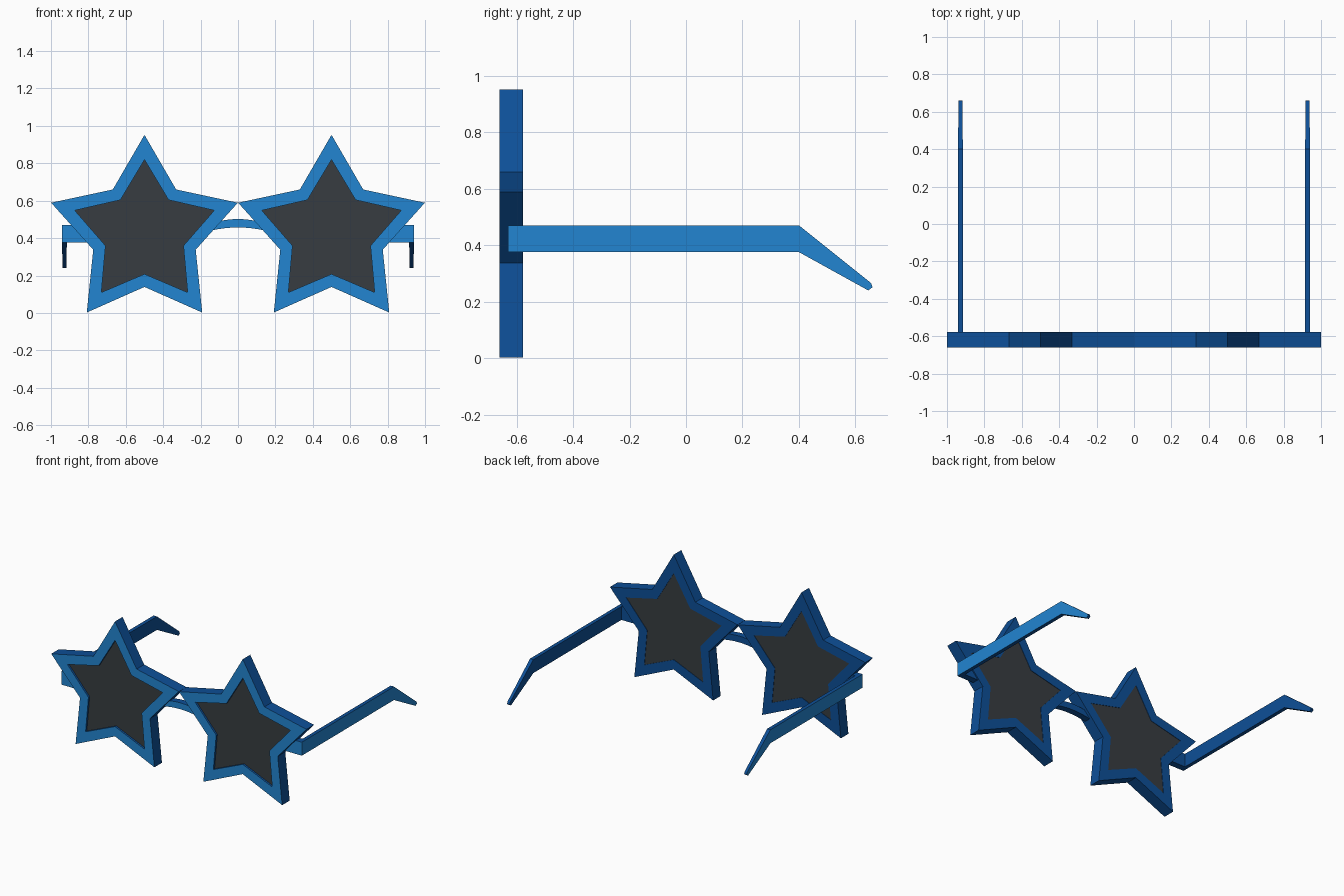
import bpy, bmesh, math
from mathutils import Vector

if "Cube" in bpy.data.objects:
    bpy.data.objects.remove(bpy.data.objects["Cube"])


def material(name, rgb):
    m = bpy.data.materials.new(name)
    m.diffuse_color = (*rgb, 1)
    m.use_nodes = True
    m.node_tree.nodes["Principled BSDF"].inputs["Base Color"].default_value = m.diffuse_color
    return m


BRIGHT = material("bright blue", (0.016, 0.235, 0.64))
DARK = material("dark blue", (0.004, 0.078, 0.31))
LENS = material("dark grey lens", (0.039, 0.046, 0.053))
FRONT = Vector((0, -1, 0))


def finish(name, bm, mats, bright_dir=()):
    """Make an object; faces along any bright direction get the second material."""
    bmesh.ops.recalc_face_normals(bm, faces=bm.faces[:])
    bm.normal_update()
    for f in bm.faces:
        if any(f.normal.dot(d) > 0.95 for d in bright_dir):
            f.material_index = 1
    me = bpy.data.meshes.new(name)
    bm.to_mesh(me)
    bm.free()
    for m in mats:
        me.materials.append(m)
    ob = bpy.data.objects.new(name, me)
    bpy.context.collection.objects.link(ob)
    return ob


def sides(bm, a, b):
    n = len(a)
    for i in range(n):
        j = (i + 1) % n
        bm.faces.new((a[i], a[j], b[j], b[i]))


def prism(near, far):
    """Closed solid between two matching outlines."""
    bm = bmesh.new()
    a = [bm.verts.new(p) for p in near]
    b = [bm.verts.new(p) for p in far]
    bm.faces.new(a)
    bm.faces.new(b)
    sides(bm, a, b)
    return bm


def star(cx, y, outer, inner):
    pts = []
    for i in range(10):
        r = inner if i % 2 else outer
        t = math.pi / 2 + i * math.pi / 5
        pts.append((cx + r * math.cos(t), y, 0.427 + r * math.sin(t)))
    return pts


Y0, Y1 = -0.661, -0.577
for s, side in ((-1, "left"), (1, "right")):
    # star-shaped rim
    bm = bmesh.new()
    loops = [[bm.verts.new(p) for p in star(s * 0.5, y, R, r)]
             for y, R, r in ((Y0, 0.525, 0.288), (Y1, 0.525, 0.288),
                             (Y1, 0.392, 0.219), (Y0, 0.392, 0.219))]
    for i in range(4):
        sides(bm, loops[i], loops[(i + 1) % 4])
    finish(side + "_star_rim", bm, (DARK, BRIGHT), (FRONT,))

    # lens, slightly recessed at the front
    finish(side + "_lens", prism(star(s * 0.5, Y0 + 0.014, 0.394, 0.221),
                                 star(s * 0.5, Y1 - 0.003, 0.394, 0.221)), (LENS,))

    # hinge block behind the rim, joining it to the arm
    block = ((0.79, 0.376), (0.916, 0.376), (0.916, 0.471), (0.79, 0.471))
    finish(side + "_hinge_block", prism([(s * x, -0.631, z) for x, z in block],
                                        [(s * x, -0.585, z) for x, z in block]),
           (DARK, BRIGHT), (FRONT,))

    # arm with a bent, tapered ear tip: (y, z, inset) per point
    straight = [(-0.631, 0.376, 0), (0.4, 0.376, 0), (0.4, 0.471, 0), (-0.631, 0.471, 0)]
    tip = [(0.646, 0.24, 0.003), (0.661, 0.251, 0.003), (0.656, 0.266, 0.003)]
    prof = straight[:2] + tip + straight[2:]
    bm = prism([(s * (0.941 - k), y, z) for y, z, k in prof],
               [(s * (0.915 + k), y, z) for y, z, k in prof])
    bmesh.ops.connect_verts(bm, verts=[v for v in bm.verts if abs(v.co.y - 0.4) < 1e-4
                                       and v.co.x * s > 0.93])
    bmesh.ops.connect_verts(bm, verts=[v for v in bm.verts if abs(v.co.y - 0.4) < 1e-4
                                       and v.co.x * s < 0.93])
    finish(side + "_arm", bm, (DARK, BRIGHT), (FRONT, Vector((s, 0, 0))))

# arched nose bridge
xs = [-0.2 + 0.4 * i / 12 for i in range(13)]
arch = [(x, 0.502 - 1.1 * x * x) for x in xs] + [(x, 0.457 - 0.8 * x * x) for x in reversed(xs)]
finish("nose_bridge", prism([(x, -0.642, z) for x, z in arch],
                            [(x, -0.596, z) for x, z in arch]), (DARK, BRIGHT), (FRONT,))
